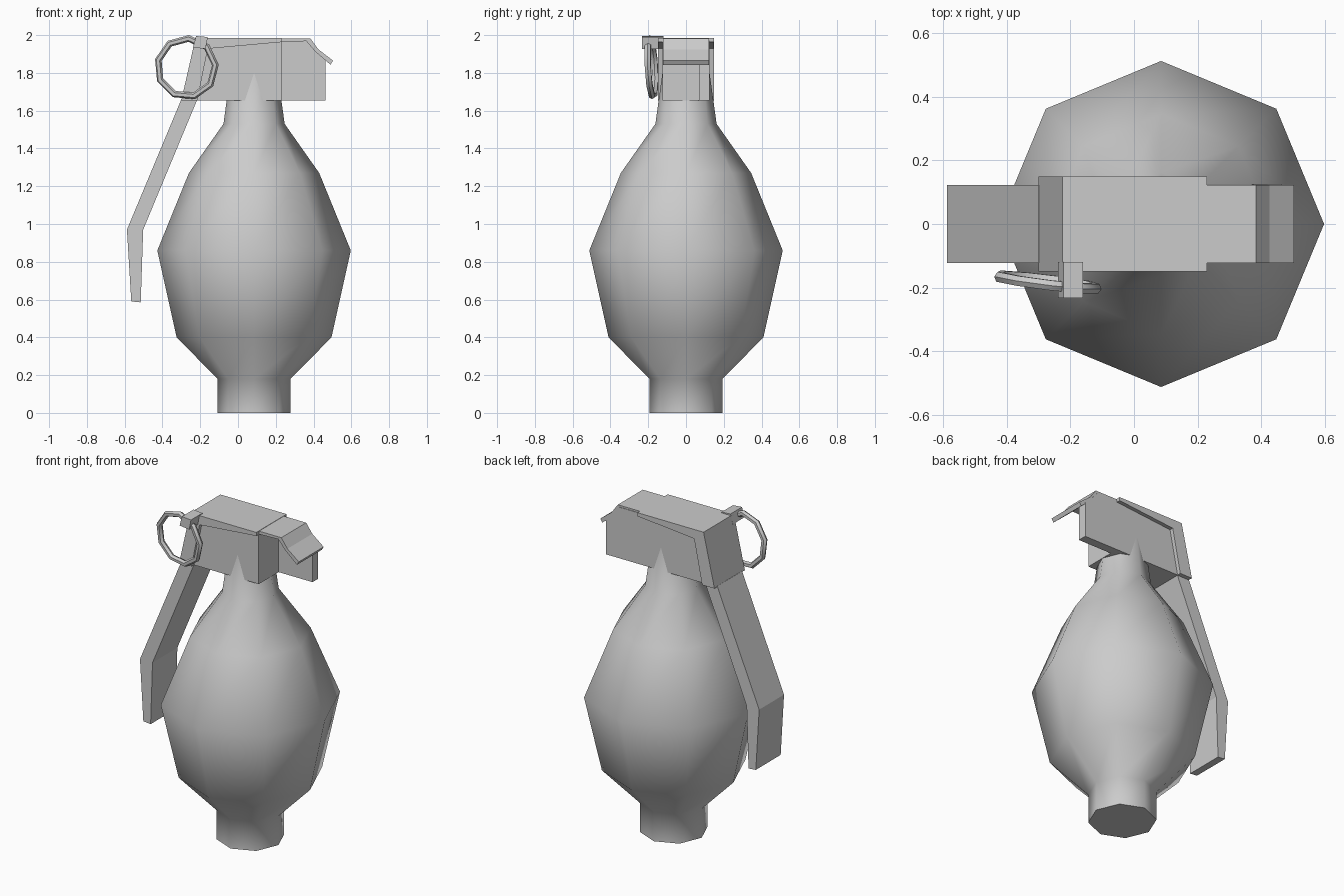
import bpy, bmesh, math
from mathutils import Matrix

if "Cube" in bpy.data.objects:
    bpy.data.objects.remove(bpy.data.objects["Cube"])

def finish(name, bm, smooth=None):
    bmesh.ops.recalc_face_normals(bm, faces=bm.faces[:])
    me = bpy.data.meshes.new(name)
    bm.to_mesh(me)
    bm.free()
    ob = bpy.data.objects.new(name, me)
    bpy.context.collection.objects.link(ob)
    if smooth:
        bpy.ops.object.select_all(action='DESELECT')
        ob.select_set(True)
        bpy.context.view_layer.objects.active = ob
        bpy.ops.object.shade_smooth_by_angle(angle=math.radians(smooth))
    return ob

def lathe(name, profile, sides, cx, smooth):
    bm = bmesh.new()
    rings = []
    for r, z in profile:
        rings.append([bm.verts.new((cx + r * math.cos(i * math.tau / sides),
                                    r * math.sin(i * math.tau / sides), z))
                      for i in range(sides)])
    for a, b in zip(rings, rings[1:]):
        for i in range(sides):
            j = (i + 1) % sides
            bm.faces.new((a[i], a[j], b[j], b[i]))
    bm.faces.new(rings[0])
    bm.faces.new(rings[-1])
    return finish(name, bm, smooth)

def slab(name, outline, y0, y1):
    """Extrude a side outline (x, z) from y0 to y1."""
    bm = bmesh.new()
    face = bm.faces.new([bm.verts.new((x, y0, z)) for x, z in outline])
    new = bmesh.ops.extrude_face_region(bm, geom=[face])['geom']
    bmesh.ops.translate(bm, vec=(0, y1 - y0, 0),
                        verts=[v for v in new if isinstance(v, bmesh.types.BMVert)])
    return finish(name, bm)

def torus(name, matrix, R, r, major, minor, phase):
    bm = bmesh.new()
    grid = []
    for i in range(major):
        a = phase + i * math.tau / major
        grid.append([bm.verts.new(matrix @ Matrix.Translation((
            (R + r * math.cos(b)) * math.cos(a), r * math.sin(b),
            (R + r * math.cos(b)) * math.sin(a))).translation)
            for b in (k * math.tau / minor for k in range(minor))])
    for i in range(major):
        a, b = grid[i], grid[(i + 1) % major]
        for k in range(minor):
            m = (k + 1) % minor
            bm.faces.new((a[k], a[m], b[m], b[k]))
    return finish(name, bm, 50)

# Eight-sided body, with the neck poking slightly through the fuse housing
lathe("body", [(0.193, 0), (0.193, 0.18), (0.41, 0.40), (0.512, 0.86),
               (0.345, 1.27), (0.162, 1.53), (0.12, 1.835)], 8, 0.085, 60)

# Fuse housing and the side fin behind it
slab("fuse_housing", [(-0.24, 1.655), (0.23, 1.655), (0.23, 1.972), (-0.18, 1.955)],
     -0.125, 0.125)
slab("housing_fin", [(0.2, 1.655), (0.463, 1.655), (0.463, 1.875), (0.42, 1.915),
                     (0.37, 1.972), (0.2, 1.972)], 0.07, 0.125)

# Lever: wide bent head, narrow handle, short hooked tail
slab("lever_head", [(-0.3, 1.655), (-0.225, 1.985), (0.23, 1.985), (0.23, 1.963),
                    (-0.16, 1.928), (-0.215, 1.655)], -0.149, 0.149)
slab("lever_handle", [(-0.3, 1.66), (-0.588, 0.97), (-0.565, 0.59), (-0.515, 0.585),
                      (-0.502, 0.97), (-0.215, 1.66)], -0.122, 0.122)
slab("lever_tail", [(0.22, 1.983), (0.383, 1.983), (0.425, 1.925), (0.503, 1.865),
                    (0.49, 1.843), (0.41, 1.912), (0.362, 1.968), (0.22, 1.963)],
     -0.122, 0.122)

# Pin tab and its tilted pull ring
slab("pin_tab", [(-0.238, 1.935), (-0.222, 1.995), (-0.16, 1.99), (-0.172, 1.927)],
     -0.233, -0.12)
torus("pull_ring", Matrix.Translation((-0.273, -0.183, 1.828)) @
      Matrix.Rotation(math.radians(-7), 4, 'Z') @ Matrix.Rotation(math.radians(3), 4, 'X'),
      0.155, 0.018, 9, 6, math.radians(5))
